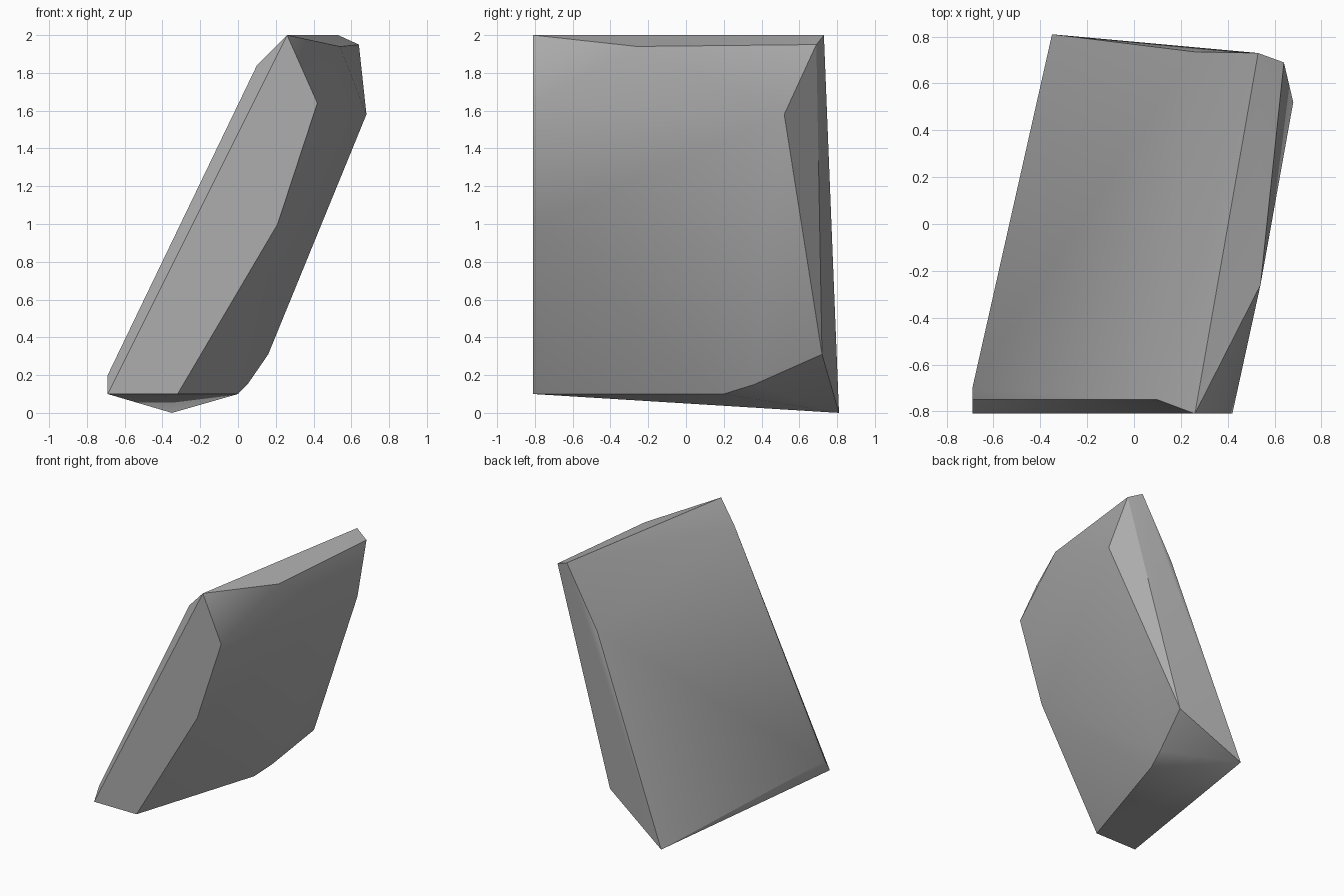
import bpy
import bmesh
import math

cube = bpy.data.objects.get("Cube")
if cube:
    bpy.data.objects.remove(cube, do_unlink=True)

# Plain grey stone
stone = bpy.data.materials.new("grey_stone")
stone.use_nodes = True
colour = (0.42, 0.42, 0.42, 1.0)
stone.diffuse_color = colour
bsdf = stone.node_tree.nodes["Principled BSDF"]
bsdf.inputs["Base Color"].default_value = colour
bsdf.inputs["Roughness"].default_value = 0.9

# Corners of the leaning slab, grouped by region
front_face = [(-0.69, -0.81, 0.1), (0.26, -0.81, 2.0), (0.42, -0.81, 1.64),
              (0.21, -0.81, 1.0), (-0.32, -0.81, 0.1)]
front_bevel = [(-0.69, -0.75, 0.2), (-0.69, -0.7, 0.2), (0.1, -0.75, 1.84)]
top_edge = [(0.53, 0.73, 2.0), (0.64, 0.69, 1.95), (0.54, -0.26, 1.94)]
back_face = [(-0.35, 0.81, 0.0), (0.26, 0.735, 1.53), (0.16, 0.72, 0.31)]
underside = [(0.68, 0.52, 1.58), (0.0, 0.2, 0.1), (0.05, 0.36, 0.15)]

# Chipped slab: a faceted hull around the corners
bm = bmesh.new()
for point in front_face + front_bevel + top_edge + back_face + underside:
    bm.verts.new(point)
hull = bmesh.ops.convex_hull(bm, input=bm.verts)
loose = [v for v in bm.verts if not v.link_faces]
bmesh.ops.delete(bm, geom=loose, context='VERTS')
bmesh.ops.dissolve_limit(bm, angle_limit=math.radians(1),
                         verts=bm.verts, edges=bm.edges)
bmesh.ops.recalc_face_normals(bm, faces=bm.faces)

mesh = bpy.data.meshes.new("leaning_rock_slab")
bm.to_mesh(mesh)
bm.free()
mesh.materials.append(stone)
slab = bpy.data.objects.new("leaning_rock_slab", mesh)
bpy.context.collection.objects.link(slab)

# Soft shading over shallow facets, crisp main edges
bpy.ops.object.select_all(action='DESELECT')
slab.select_set(True)
bpy.context.view_layer.objects.active = slab
bpy.ops.object.shade_smooth_by_angle(angle=math.radians(30))
